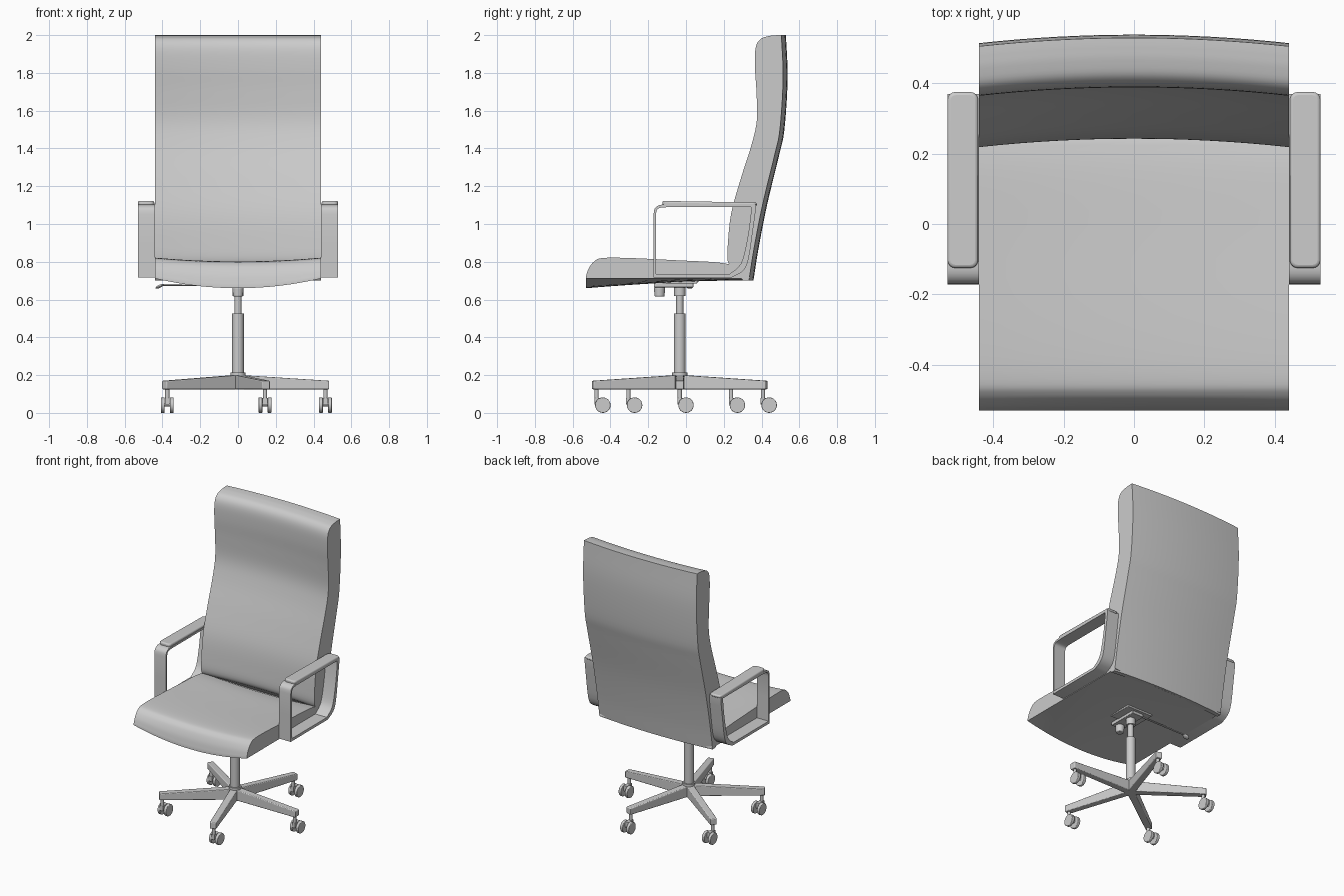
import bpy, bmesh
from math import cos, sin, pi, radians
from mathutils import Vector, Matrix

if "Cube" in bpy.data.objects:
    bpy.data.objects.remove(bpy.data.objects["Cube"])

grey = bpy.data.materials.new("light grey")
grey.use_nodes = True
COLOUR = (0.6, 0.6, 0.6, 1)
grey.diffuse_color = COLOUR
grey.node_tree.nodes["Principled BSDF"].inputs["Base Color"].default_value = COLOUR

COLUMN_Y = -0.033


def finish(name, bm, mirror=False, bevel=0.0, angle=35):
    """Turn a bmesh into a grey, smooth-shaded object."""
    bmesh.ops.recalc_face_normals(bm, faces=bm.faces)
    mesh = bpy.data.meshes.new(name)
    bm.to_mesh(mesh)
    bm.free()
    mesh.materials.append(grey)
    ob = bpy.data.objects.new(name, mesh)
    bpy.context.collection.objects.link(ob)
    if bevel:
        mod = ob.modifiers.new("Bevel", 'BEVEL')
        mod.width, mod.segments = bevel, 3
    if mirror:
        ob.modifiers.new("Mirror", 'MIRROR')
    bpy.ops.object.select_all(action='DESELECT')
    bpy.context.view_layer.objects.active = ob
    ob.select_set(True)
    bpy.ops.object.shade_smooth_by_angle(angle=radians(angle))
    return ob


def smooth(points, steps=5):
    """Catmull-Rom curve through the points."""
    p = [Vector(q) for q in points]
    p = [2 * p[0] - p[1]] + p + [2 * p[-1] - p[-2]]
    out = []
    for a, b, c, d in zip(p, p[1:], p[2:], p[3:]):
        for i in range(steps):
            t = i / steps
            out.append(0.5 * (2 * b + (c - a) * t + (2 * a - 5 * b + 4 * c - d) * t ** 2
                              + (3 * b - a - 3 * c + d) * t ** 3))
    return out + [p[-2]]


def cushion(name, profile, half, bend, columns=16):
    """Sweep a side profile across the width, bending each slice."""
    bm = bmesh.new()
    rows = []
    for i in range(columns + 1):
        u = 2 * i / columns - 1
        rows.append([bm.verts.new((u * half, *bend(y, z, 1 - u * u))) for y, z in profile])
    n = len(profile)
    for a, b in zip(rows, rows[1:]):
        for j in range(n):
            bm.faces.new((a[j], a[(j + 1) % n], b[(j + 1) % n], b[j]))
    bm.faces.new(rows[0])
    bm.faces.new(rows[-1])
    return finish(name, bm)


def add_box(bm, x, y, z):
    size = [b - a for a, b in (x, y, z)]
    mid = [(a + b) / 2 for a, b in (x, y, z)]
    bmesh.ops.create_cube(bm, size=1, matrix=Matrix.Translation(mid) @ Matrix.Diagonal((*size, 1)))


def add_cylinder(bm, centre, radius, length, axis='Z', top=None, sides=24):
    turn = Matrix.Rotation(pi / 2, 4, 'Y') if axis == 'X' else Matrix.Identity(4)
    bmesh.ops.create_cone(bm, cap_ends=True, segments=sides, radius1=radius,
                          radius2=radius if top is None else top, depth=length,
                          matrix=Matrix.Translation(centre) @ turn)


# Seat: rounded front lip, underside sagging towards the front centre
seat_top = smooth([(-0.53, 0.722), (-0.515, 0.765), (-0.485, 0.803), (-0.44, 0.82),
                   (-0.3, 0.82), (-0.05, 0.808), (0.15, 0.798), (0.24, 0.785)])
seat_under = [(0.33, 0.74), (0.34, 0.712)] + [(0.34 - 0.087 * i, 0.712) for i in range(1, 10)]
seat_under.append((-0.53, 0.712))


def seat_bend(y, z, k):
    front = max(0, (0.2 - y) / 0.73)
    low = 0.012 + 0.04 * front ** 1.5
    t = min(1, max(0, (z - 0.715) / 0.08))
    return y, z - k * (low * (1 - t) + 0.02 * t)


cushion("seat", [tuple(p) for p in seat_top] + seat_under, 0.44, seat_bend)

# Backrest: S-shaped front with a padded head, thin rear shell
back_front = smooth([(0.26, 0.76), (0.222, 0.8), (0.222, 0.9), (0.24, 1.06), (0.29, 1.24),
                     (0.347, 1.42), (0.375, 1.55), (0.373, 1.7), (0.365, 1.83), (0.368, 1.93),
                     (0.393, 1.978), (0.44, 1.995), (0.485, 2.0)])
back_rear = smooth([(0.505, 2.0), (0.514, 1.77), (0.497, 1.5), (0.468, 1.36),
                    (0.405, 1.1), (0.36, 0.87), (0.333, 0.7)])
cushion("backrest", [tuple(p) for p in back_front + back_rear] + [(0.3, 0.702)], 0.44,
        lambda y, z, k: (y + 0.024 * k, z))

# Armrest loops: closed ribbons standing beside the seat
outer = [(-0.172, 0.716), (-0.172, 0.9)] + smooth(
    [(-0.172, 1.05), (-0.165, 1.082), (-0.14, 1.1), (-0.1, 1.103)], 3) + [(0.37, 1.103)]
outer += smooth([(0.37, 1.08), (0.352, 0.95), (0.33, 0.81), (0.3, 0.75), (0.24, 0.716)], 3)
inner = [(-0.16, 0.735), (-0.16, 0.9)] + smooth(
    [(-0.16, 1.05), (-0.153, 1.075), (-0.135, 1.086), (-0.1, 1.089)], 3) + [(0.345, 1.089)]
inner += smooth([(0.345, 1.07), (0.33, 0.95), (0.305, 0.83), (0.28, 0.775), (0.23, 0.735)], 3)
bm = bmesh.new()
rings = [[bm.verts.new((x, *p)) for p in path]
         for x, path in ((0.44, outer), (0.53, outer), (0.53, inner), (0.44, inner))]
for a, b in zip(rings, rings[1:] + rings[:1]):
    for j in range(len(a)):
        k = (j + 1) % len(a)
        bm.faces.new((a[j], a[k], b[k], b[j]))
finish("armrest_loops", bm, mirror=True)

# Armrest pads
bm = bmesh.new()
add_box(bm, (0.443, 0.53), (-0.125, 0.375), (1.094, 1.122))
for v in bm.verts:
    if v.co.y > 0 and v.co.z > 1.11:
        v.co.z -= 0.008
bmesh.ops.bevel(bm, geom=[e for e in bm.edges if abs(e.verts[0].co.z - e.verts[1].co.z) > 0.015],
                offset=0.022, segments=4, profile=0.5, affect='EDGES')
finish("armrest_pads", bm, mirror=True, bevel=0.009)

# Gas column
bm = bmesh.new()
for radius, low, high in ((0.031, 0.2, 0.525), (0.019, 0.52, 0.64), (0.03, 0.62, 0.68),
                          (0.04, 0.125, 0.215)):
    add_cylinder(bm, (0, COLUMN_Y, (low + high) / 2), radius, high - low)
finish("gas_column", bm)

# Tilt mechanism under the seat with its tension knob
bm = bmesh.new()
add_box(bm, (-0.1, 0.1), (-0.11, 0.06), (0.684, 0.7))
add_box(bm, (-0.045, 0.045), (-0.17, 0.04), (0.665, 0.69))
finish("tilt_mechanism", bm, bevel=0.004)
bm = bmesh.new()
add_cylinder(bm, (0, -0.14, 0.64), 0.026, 0.05, top=0.03)
finish("tension_knob", bm, bevel=0.006)

# Height lever with a flat paddle
bm = bmesh.new()
add_cylinder(bm, (-0.23, 0.02, 0.678), 0.005, 0.34, axis='X', sides=12)
bmesh.ops.create_uvsphere(bm, u_segments=16, v_segments=8, radius=1,
                          matrix=Matrix.Translation((-0.415, 0.02, 0.67))
                          @ Matrix.Rotation(radians(-25), 4, 'Y')
                          @ Matrix.Diagonal((0.024, 0.02, 0.008, 1)))
finish("height_lever", bm)

# Five tapered legs with twin-wheel casters trailing to the rear
legs, hoods, wheels = bmesh.new(), bmesh.new(), bmesh.new()
for i in range(5):
    a = i * 2 * pi / 5
    part = bmesh.new()
    add_box(part, (0.02, 0.483), (-0.024, 0.024), (0.125, 0.2))
    for v in part.verts:
        if v.co.x > 0.1:
            v.co.y *= 0.9
            if v.co.z > 0.15:
                v.co.z = 0.17
    bmesh.ops.transform(part, verts=part.verts, matrix=Matrix.Translation((0, COLUMN_Y, 0))
                        @ Matrix.Rotation(a, 4, 'Z'))
    temp = bpy.data.meshes.new("temp")
    part.to_mesh(temp)
    part.free()
    legs.from_mesh(temp)
    bpy.data.meshes.remove(temp)

    x, y = 0.463 * cos(a), 0.463 * sin(a)
    add_cylinder(hoods, (x, y + COLUMN_Y, 0.1), 0.011, 0.07, sides=16)
    add_box(hoods, (x - 0.013, x + 0.013), (y + COLUMN_Y - 0.012, y + 0.012), (0.045, 0.08))
    add_cylinder(hoods, (x, y, 0.043), 0.008, 0.06, axis='X', sides=12)
    for side in (-1, 1):
        add_cylinder(wheels, (x + side * 0.024, y, 0.041), 0.041, 0.02, axis='X')
finish("base_legs", legs, bevel=0.005)
finish("caster_hoods", hoods)
finish("caster_wheels", wheels, bevel=0.004)
